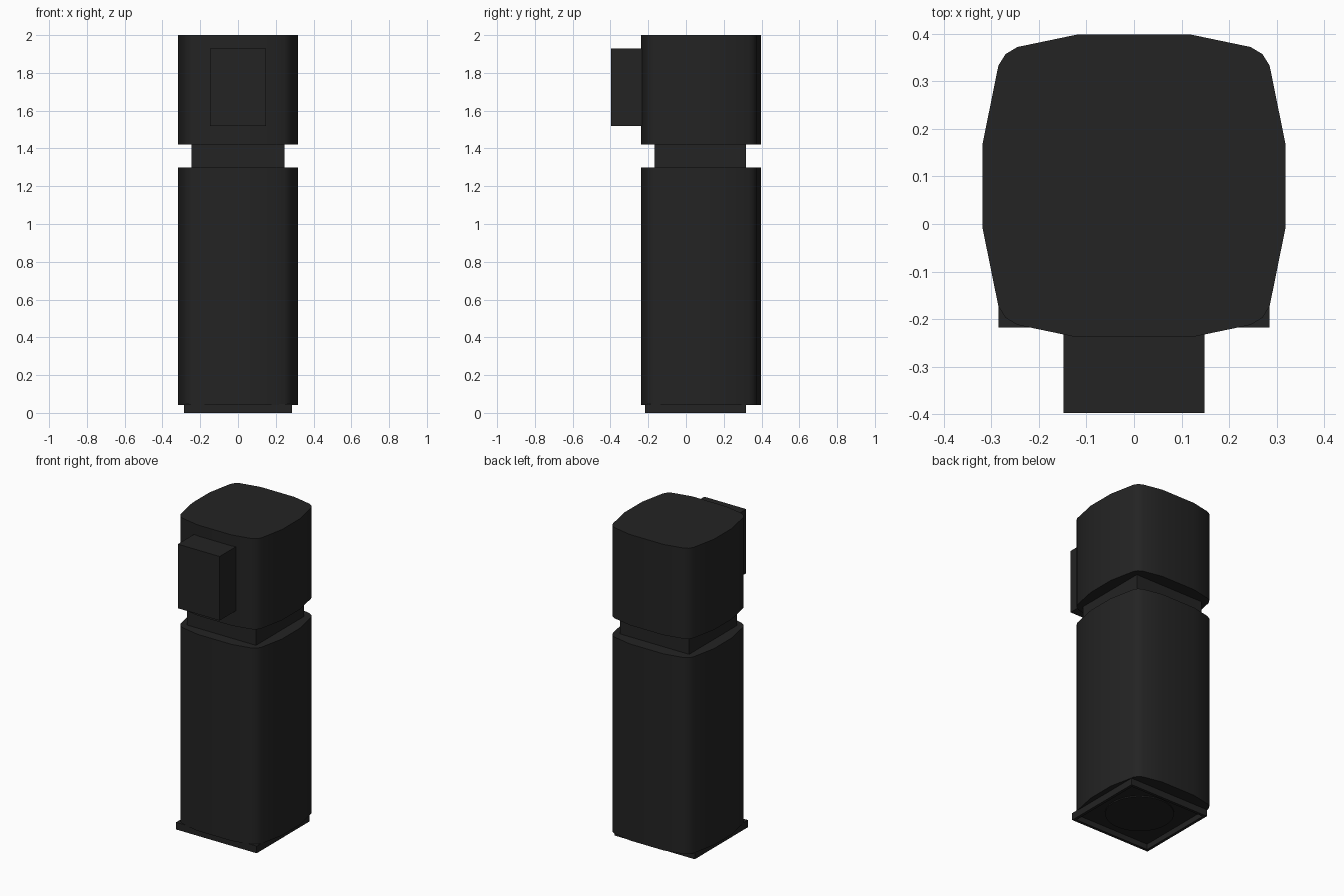
import bpy, bmesh, math
from mathutils import Vector

if "Cube" in bpy.data.objects:
    bpy.data.objects.remove(bpy.data.objects["Cube"], do_unlink=True)

CENTRE_Y = 0.08


def make_material(name, value):
    mat = bpy.data.materials.new(name)
    mat.use_nodes = True
    colour = (value, value, value, 1)
    mat.diffuse_color = colour
    mat.node_tree.nodes["Principled BSDF"].inputs["Base Color"].default_value = colour
    return mat


black = make_material("matte black", 0.017)


def finish(bm, name, smooth=False):
    bmesh.ops.recalc_face_normals(bm, faces=bm.faces)
    mesh = bpy.data.meshes.new(name)
    bm.to_mesh(mesh)
    bm.free()
    mesh.materials.append(black)
    obj = bpy.data.objects.new(name, mesh)
    bpy.context.collection.objects.link(obj)
    if smooth:
        bpy.ops.object.select_all(action="DESELECT")
        bpy.context.view_layer.objects.active = obj
        obj.select_set(True)
        bpy.ops.object.shade_smooth_by_angle(angle=math.radians(30))
    return obj


def box(name, low, high, recess=None):
    """Box between two corners; recess = (rim width, depth) hollows the underside."""
    low, high = Vector(low), Vector(high)
    bm = bmesh.new()
    bmesh.ops.create_cube(bm, size=1)
    for v in bm.verts:
        v.co = (low + high) / 2 + v.co * (high - low)
    if recess:
        rim, depth = recess
        bottom = min(bm.faces, key=lambda f: f.calc_center_median().z)
        bmesh.ops.inset_region(bm, faces=[bottom], thickness=rim)
        top_ring = bmesh.ops.extrude_discrete_faces(bm, faces=[bottom])["faces"]
        bmesh.ops.translate(bm, verts=top_ring[0].verts, vec=(0, 0, depth))
    return finish(bm, name)


def prism(name, outline, z0, z1, smooth=True):
    bm = bmesh.new()
    face = bm.faces.new([bm.verts.new((x, y, z0)) for x, y in outline])
    new = bmesh.ops.extrude_face_region(bm, geom=[face])["geom"]
    verts = [g for g in new if isinstance(g, bmesh.types.BMVert)]
    bmesh.ops.translate(bm, verts=verts, vec=(0, 0, z1 - z0))
    return finish(bm, name, smooth)


# Bulged square outline: one quarter, mirrored to the other three
quarter = [(0.318, 0.09), (0.285, 0.253), (0.27, 0.277), (0.245, 0.292), (0.12, 0.318)]
half = quarter + [(-x, y) for x, y in reversed(quarter)]
outline = [(x, y + CENTRE_Y) for x, y in half + [(-x, -y) for x, y in half]]

# Main column and head
prism("lower_body", outline, 0.043, 1.3)
prism("head", outline, 1.42, 2.0)

# Narrow neck between them
box("neck", (-0.245, -0.168, 1.28), (0.245, 0.318, 1.44))

# Block on the front of the head
box("front_block", (-0.148, -0.397, 1.52), (0.148, -0.2, 1.93))

# Foot plate with hollow underside and round pad inside
box("base_plate", (-0.285, -0.218, 0), (0.285, 0.318, 0.046), recess=(0.025, 0.035))
circle = [(0.2 * math.cos(math.tau * i / 32), 0.05 + 0.2 * math.sin(math.tau * i / 32))
          for i in range(32)]
prism("base_pad", circle, 0.028, 0.037)
